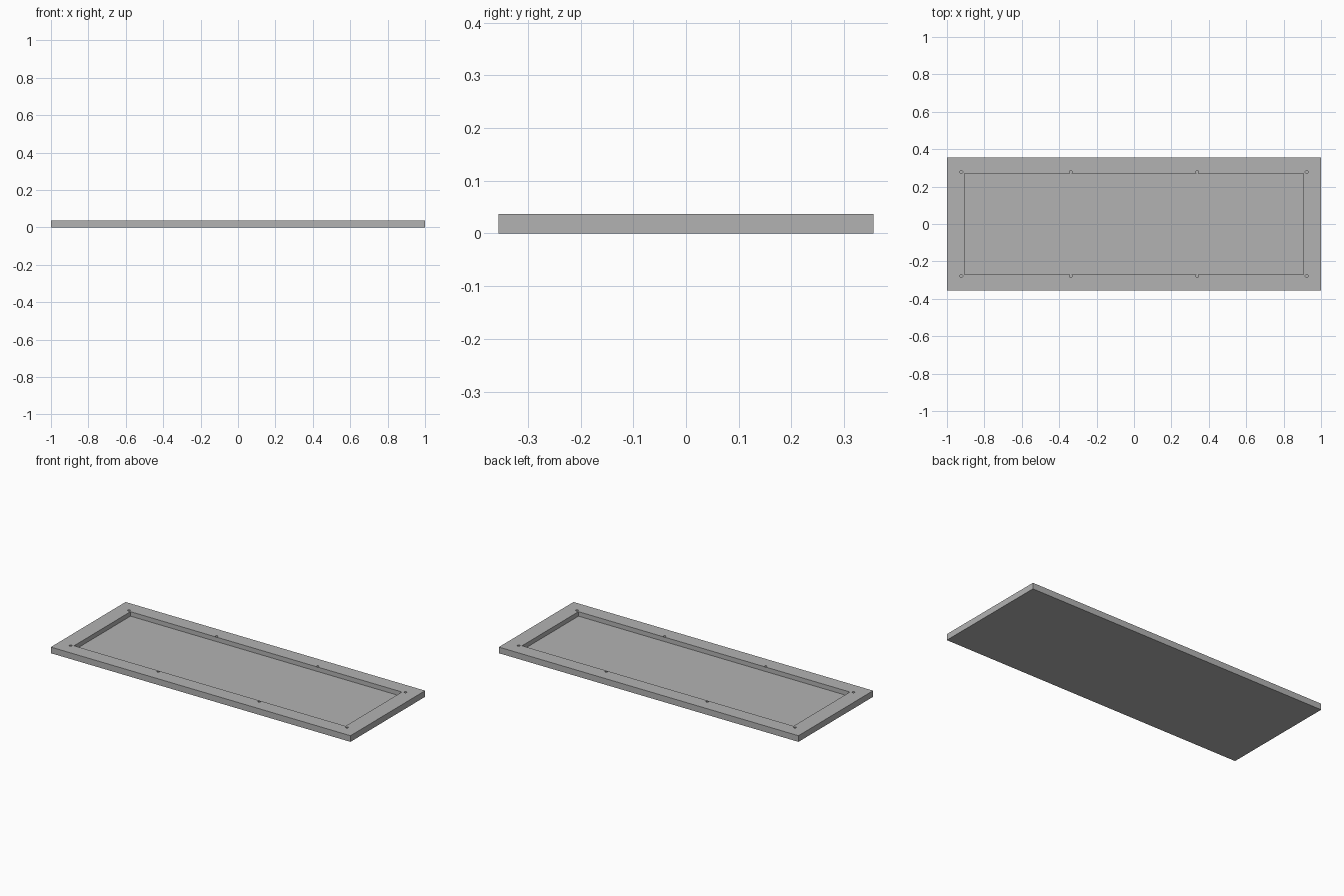
import bpy
import bmesh
from mathutils import Matrix, Vector

cube = bpy.data.objects.get("Cube")
if cube:
    bpy.data.objects.remove(cube, do_unlink=True)

WIDTH, DEPTH, HEIGHT = 2.0, 0.712, 0.037
FLOOR = 0.01                      # thickness left under the recess
POCKET_X, POCKET_Y = 1.812, 0.538
HOLE_R, HOLE_Y = 0.008, 0.278
HOLES_X = (0.923, 0.338)
TOP = HEIGHT + 0.02               # cutters rise above the top face


def add_box(bm, sx, sy, z0, z1):
    place = Matrix.Translation((0, 0, (z0 + z1) / 2))
    size = Matrix.Diagonal(Vector((sx, sy, z1 - z0, 1)))
    bmesh.ops.create_cube(bm, size=1, matrix=place @ size)


def make_object(name, bm):
    mesh = bpy.data.meshes.new(name)
    bm.to_mesh(mesh)
    bm.free()
    obj = bpy.data.objects.new(name, mesh)
    bpy.context.collection.objects.link(obj)
    return obj


# Plain grey finish
grey = bpy.data.materials.new("plain_grey")
grey.use_nodes = True
colour = (0.45, 0.45, 0.45, 1)
grey.diffuse_color = colour
grey.node_tree.nodes["Principled BSDF"].inputs["Base Color"].default_value = colour

# Solid slab
bm = bmesh.new()
add_box(bm, WIDTH, DEPTH, 0, HEIGHT)
tray = make_object("recessed_tray", bm)
tray.data.materials.append(grey)

# Shallow rectangular recess and eight blind screw holes
bm = bmesh.new()
add_box(bm, POCKET_X, POCKET_Y, FLOOR, TOP)
for x in HOLES_X:
    for sx in (-1, 1):
        for sy in (-1, 1):
            spot = Matrix.Translation((sx * x, sy * HOLE_Y, (FLOOR + TOP) / 2))
            bmesh.ops.create_cone(bm, cap_ends=True, segments=24, radius1=HOLE_R,
                                  radius2=HOLE_R, depth=TOP - FLOOR, matrix=spot)
cutter = make_object("recess_cutter", bm)
cutter.data.materials.append(grey)
cutter.hide_render = True

# Cut, then drop the helper
cut = tray.modifiers.new("recess_and_holes", "BOOLEAN")
cut.operation = "DIFFERENCE"
cut.solver = "EXACT"
cut.object = cutter
bpy.ops.object.select_all(action="DESELECT")
tray.select_set(True)
bpy.context.view_layer.objects.active = tray
bpy.ops.object.modifier_apply(modifier=cut.name)
bpy.data.objects.remove(cutter, do_unlink=True)

# Smooth hole walls, crisp edges
bpy.ops.object.shade_smooth_by_angle()
